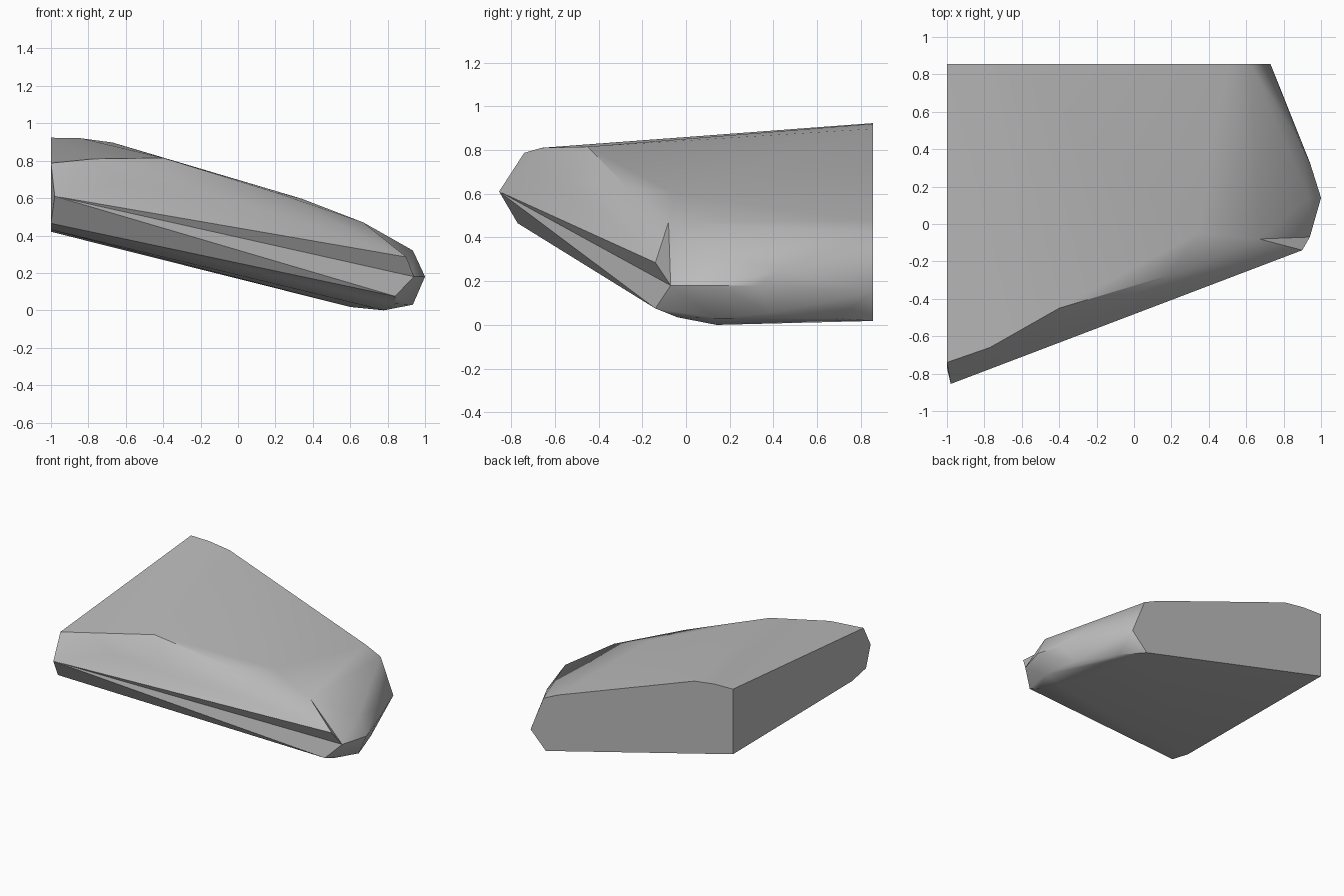
import bpy
import bmesh
import math

cube = bpy.data.objects.get("Cube")
if cube:
    bpy.data.objects.remove(cube, do_unlink=True)

# One plain stone colour
stone = bpy.data.materials.new("stone grey")
stone.use_nodes = True
GREY = (0.5, 0.5, 0.5, 1.0)
stone.diffuse_color = GREY
stone.node_tree.nodes["Principled BSDF"].inputs["Base Color"].default_value = GREY

# Corners of the slab that matter for the ledge
corners = {
    "nose": (-0.98, -0.855, 0.61),
    "lip": (0.90, -0.14, 0.285),
    "notch": (0.94, -0.07, 0.18),
    "foot": (0.84, -0.14, 0.075),
    "shoulder": (0.67, -0.08, 0.47),
    "side_high": (0.935, 0.14, 0.32),
    "side_mid": (1.0, 0.14, 0.18),
}

# Remaining corners, by region
cut_left = [(-1, -0.74, 0.787), (-1, -0.77, 0.465), (-1, -0.6, 0.43),
            (-1, 0.855, 0.42), (-1, 0.855, 0.923)]
cut_back = [(-0.84, 0.855, 0.92), (-0.67, 0.855, 0.897), (0.5, 0.855, 0.476),
            (0.62, 0.855, 0.42), (0.73, 0.855, 0.15), (0.6, 0.855, 0.018)]
brow = [(-0.77, -0.66, 0.81), (-0.4, -0.45, 0.815), (0.2, -0.27, 0.63),
        (-0.6, -0.66, 0.685), (-0.25, -0.51, 0.655), (0.34, -0.05, 0.597)]
right_side = [(0.94, 0.33, 0.18), (0.895, 0.42, 0.25), (0.935, 0.14, 0.03),
              (0.87, 0.38, 0.055), (0.72, 0.69, 0.03)]
underside = [(0.78, 0.14, 0.0), (0.84, -0.04, 0.035)]

bm = bmesh.new()
named = {name: bm.verts.new(co) for name, co in corners.items()}
for co in cut_left + cut_back + brow + right_side + underside:
    bm.verts.new(co)
hull = bmesh.ops.convex_hull(bm, input=list(bm.verts))
loose = [v for v in bm.verts if not v.link_faces]
bmesh.ops.delete(bm, geom=loose, context='VERTS')


def tuck(a, b):
    """Swap the diagonal between two corners, folding a ridge into a crease."""
    va, vb = named[a], named[b]
    if not (va.is_valid and vb.is_valid):
        return
    edge = bm.edges.get((va, vb))
    if edge is None or len(edge.link_faces) != 2:
        return
    far = [v for f in edge.link_faces for v in f.verts if v not in (va, vb)]
    if len(far) != 2 or bm.edges.get(far):
        return
    for f in list(edge.link_faces):
        bm.faces.remove(f)
    bm.edges.remove(edge)
    bm.faces.new((far[0], far[1], va))
    bm.faces.new((far[1], far[0], vb))


# Long crease under the front lip, then the nick at its right end
tuck("lip", "foot")
tuck("lip", "side_high")
tuck("lip", "side_mid")
tuck("shoulder", "side_mid")

# Merge the flat cuts into single faces
bmesh.ops.recalc_face_normals(bm, faces=list(bm.faces))
bmesh.ops.dissolve_limit(bm, angle_limit=math.radians(0.5),
                         verts=list(bm.verts), edges=list(bm.edges))
bmesh.ops.recalc_face_normals(bm, faces=list(bm.faces))

mesh = bpy.data.meshes.new("rock_slab")
bm.to_mesh(mesh)
bm.free()
mesh.materials.append(stone)
slab = bpy.data.objects.new("rock_slab", mesh)
bpy.context.collection.objects.link(slab)

# Soft facets with crisp cut edges
for obj in bpy.context.selected_objects:
    obj.select_set(False)
slab.select_set(True)
bpy.context.view_layer.objects.active = slab
bpy.ops.object.shade_smooth_by_angle(angle=math.radians(35))
